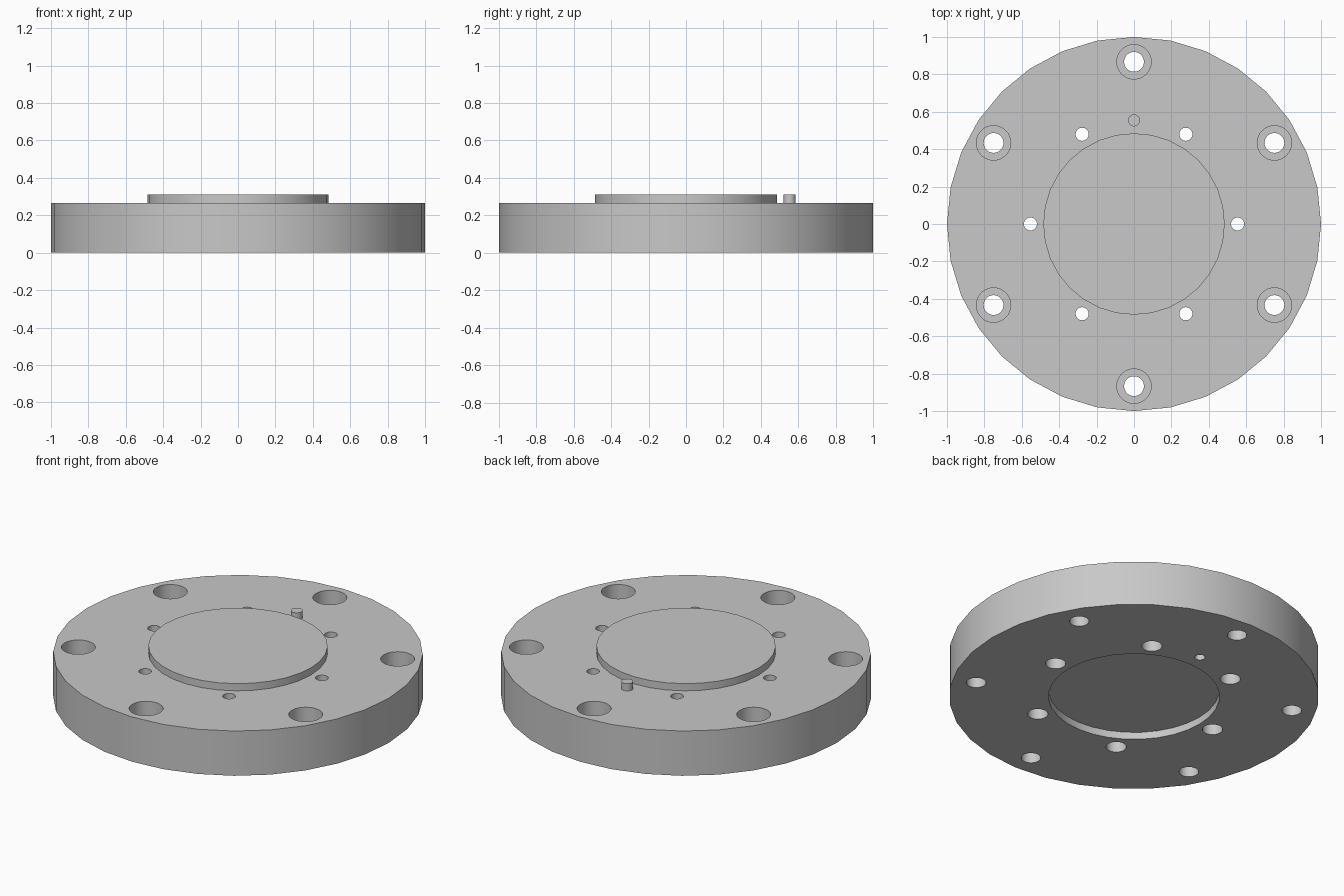
import bpy, bmesh
from math import sin, cos, pi, radians

SEGMENTS = 32
THICK = 0.267      # flange thickness
TOP = 0.31         # height of the raised centre and the pin
PIN_Y = 0.554

cube = bpy.data.objects.get("Cube")
if cube:
    bpy.data.objects.remove(cube, do_unlink=True)

steel = bpy.data.materials.new("light_grey_steel")
steel.use_nodes = True
grey = (0.58, 0.58, 0.58, 1)
steel.diffuse_color = grey
steel.node_tree.nodes["Principled BSDF"].inputs["Base Color"].default_value = grey


def add_turned(bm, profile, x=0, y=0):
    """Turn (radius, z) points about a vertical axis and cap both ends."""
    rings = []
    for r, z in profile:
        angles = [2 * pi * i / SEGMENTS for i in range(SEGMENTS)]
        rings.append([bm.verts.new((x + r * cos(a), y + r * sin(a), z)) for a in angles])
    faces = [bm.faces.new(rings[0]), bm.faces.new(rings[-1])]
    for low, high in zip(rings, rings[1:]):
        for i in range(SEGMENTS):
            j = (i + 1) % SEGMENTS
            faces.append(bm.faces.new((low[i], low[j], high[j], high[i])))
    bmesh.ops.recalc_face_normals(bm, faces=faces)


def finish(bm, name):
    mesh = bpy.data.meshes.new(name)
    bm.to_mesh(mesh)
    bm.free()
    mesh.materials.append(steel)
    obj = bpy.data.objects.new(name, mesh)
    bpy.context.collection.objects.link(obj)
    return obj


def activate(obj):
    bpy.ops.object.select_all(action='DESELECT')
    obj.select_set(True)
    bpy.context.view_layer.objects.active = obj


# Flange with a raised centre above and a shallow recess below
bm = bmesh.new()
add_turned(bm, [(0.463, 0.043), (0.463, 0), (1, 0), (1, THICK),
                (0.485, THICK), (0.485, TOP)])
flange = finish(bm, "flange")

# Bolt holes: outer ring counterbored from above, inner ring from below
bm = bmesh.new()
for i in range(6):
    a = radians(60 * i)
    add_turned(bm, [(0.053, -0.1), (0.053, 0.155), (0.092, 0.155), (0.092, 0.4)],
               0.867 * sin(a), 0.867 * cos(a))
    add_turned(bm, [(0.055, -0.1), (0.055, 0.08), (0.035, 0.08), (0.035, 0.4)],
               0.554 * cos(a), 0.554 * sin(a))
# Blind hole under the locating pin
add_turned(bm, [(0.028, -0.1), (0.028, 0.1)], 0, PIN_Y)
cutter = finish(bm, "hole_cutter")
cutter.hide_render = True

cut = flange.modifiers.new("holes", 'BOOLEAN')
cut.operation = 'DIFFERENCE'
cut.solver = 'EXACT'
cut.object = cutter
activate(flange)
bpy.ops.object.modifier_apply(modifier=cut.name)
bpy.data.objects.remove(cutter, do_unlink=True)

# Locating pin
bm = bmesh.new()
add_turned(bm, [(0.032, THICK - 0.02), (0.032, TOP)], 0, PIN_Y)
pin = finish(bm, "locating_pin")

for obj in (flange, pin):
    activate(obj)
    bpy.ops.object.shade_smooth_by_angle(angle=radians(30))
